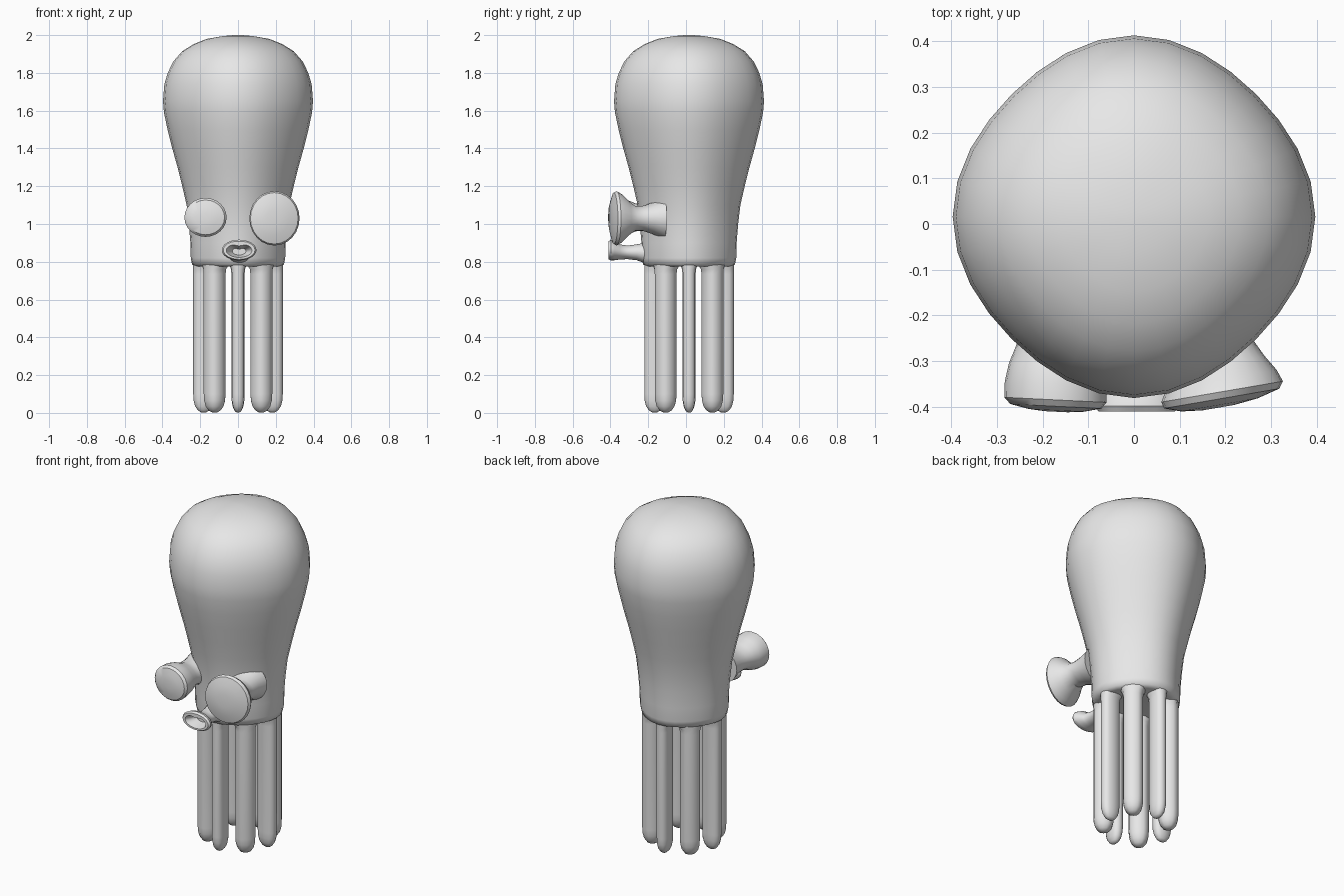
import bpy, bmesh, math
from mathutils import Vector

if "Cube" in bpy.data.objects:
    bpy.data.objects.remove(bpy.data.objects["Cube"])

CY = 0.016  # body axis sits slightly behind the origin

skin = bpy.data.materials.new("grey_skin")
skin.diffuse_color = (0.8, 0.8, 0.8, 1)
skin.use_nodes = True
skin.node_tree.nodes["Principled BSDF"].inputs["Base Color"].default_value = skin.diffuse_color


def loft(name, rings, angle=40):
    """Skin a list of equal-length point rings and close both ends."""
    bm = bmesh.new()
    rows = [[bm.verts.new(p) for p in ring] for ring in rings]
    n = len(rows[0])
    for a, b in zip(rows, rows[1:]):
        for i in range(n):
            j = (i + 1) % n
            bm.faces.new((a[i], a[j], b[j], b[i]))
    bm.faces.new(rows[0][::-1])
    bm.faces.new(rows[-1])
    bmesh.ops.recalc_face_normals(bm, faces=bm.faces)
    mesh = bpy.data.meshes.new(name)
    bm.to_mesh(mesh)
    bm.free()
    mesh.materials.append(skin)
    obj = bpy.data.objects.new(name, mesh)
    bpy.context.collection.objects.link(obj)
    bpy.ops.object.select_all(action='DESELECT')
    obj.select_set(True)
    bpy.context.view_layer.objects.active = obj
    bpy.ops.object.shade_smooth_by_angle(angle=math.radians(angle))
    return obj


def angles(n):
    return [2 * math.pi * i / n for i in range(n)]


def body_ring(r, z):
    """Slightly diamond-shaped horizontal ring."""
    ring = []
    for t in angles(32):
        k = r * (1 - 0.023 * (1 - math.cos(4 * t)))
        ring.append((k * math.cos(t), CY + k * math.sin(t), z))
    return ring


def facing_ring(x, y, z, rx, rz, yaw=0.0, dip=0.0, n=24):
    """Upright ring facing the front; dip notches its upper edge."""
    ring = []
    for t in angles(n):
        u, w = math.cos(t), math.sin(t)
        h = rz * w
        if w > 0:
            h -= dip * math.exp(-(u / 0.4) ** 2)
        ring.append((x + rx * u * math.cos(yaw),
                     y + rx * u * math.sin(yaw), z + h))
    return ring


# Bulbous head and body
profile = [(0.10, 0.785), (0.215, 0.775), (0.243, 0.785), (0.25, 0.82),
           (0.252, 0.90), (0.26, 1.0), (0.272, 1.1), (0.295, 1.2),
           (0.32, 1.3), (0.348, 1.4), (0.373, 1.5), (0.392, 1.59),
           (0.397, 1.65), (0.39, 1.74), (0.372, 1.80), (0.343, 1.86),
           (0.295, 1.915), (0.235, 1.952), (0.165, 1.98), (0.08, 1.995),
           (0.02, 2.0)]
loft("body", [body_ring(r, z) for r, z in profile], 60)


# Eight tentacles: narrow ones on the axes, round ones on the diagonals
def tentacle(name, a, dist, radial, tangent):
    out = Vector((math.cos(a), math.sin(a), 0))
    side = Vector((-math.sin(a), math.cos(a), 0))
    steps = [(0.25, 0.003), (0.55, 0.013), (0.82, 0.035), (0.96, 0.065),
             (1.0, 0.10), (1.0, 0.735), (1.06, 0.76), (1.2, 0.775),
             (1.3, 0.80)]
    rings = []
    for k, z in steps:
        ring = []
        for t in angles(12):
            u, v = math.cos(t), math.sin(t)
            u = math.copysign(abs(u) ** 0.8, u) * radial
            v = math.copysign(abs(v) ** 0.8, v) * tangent
            # the flare grows inward and sideways, staying under the body
            grow = min(k, 1.0) if u > 0 else k
            ring.append(out * (dist + u * grow) + side * v * k
                        + Vector((0, CY, z)))
        rings.append(ring)
    loft(name, rings, 45)


for i in range(8):
    if i % 2:
        tentacle(f"diagonal_tentacle_{i}", i * math.pi / 4, 0.175, 0.056, 0.055)
    else:
        tentacle(f"axis_tentacle_{i}", i * math.pi / 4, 0.182, 0.055, 0.035)

# Large eye: trumpet-shaped stalk with a tilted disc
large = [(0.150, -0.12, 0.115, 0.11), (0.165, -0.18, 0.090, 0.082),
         (0.178, -0.23, 0.079, 0.066), (0.186, -0.27, 0.078, 0.066),
         (0.190, -0.305, 0.097, 0.092), (0.192, -0.34, 0.122, 0.128),
         (0.193, -0.367, 0.135, 0.144), (0.192, -0.382, 0.128, 0.136),
         (0.187, -0.396, 0.085, 0.090), (0.185, -0.402, 0.035, 0.038)]
loft("large_eye", [facing_ring(x, y, 1.03, rx, rz, 0.17)
                   for x, y, rx, rz in large], 35)

# Small eye: rounder bulb with a flat front
small = [(-0.145, -0.12, 0.110, 0.10), (-0.155, -0.18, 0.090, 0.075),
         (-0.165, -0.23, 0.084, 0.066), (-0.168, -0.27, 0.090, 0.075),
         (-0.171, -0.31, 0.103, 0.092), (-0.172, -0.35, 0.111, 0.102),
         (-0.172, -0.385, 0.112, 0.103), (-0.171, -0.399, 0.100, 0.092),
         (-0.170, -0.408, 0.060, 0.055), (-0.170, -0.411, 0.025, 0.022)]
loft("small_eye", [facing_ring(x, y, 1.035, rx, rz, -0.05)
                   for x, y, rx, rz in small], 35)

# Mouth: short siphon with a rolled lip and a heart-shaped opening
mouth = [(-0.20, 0.845, 0.070, 0.060, 0), (-0.26, 0.850, 0.052, 0.042, 0),
         (-0.31, 0.850, 0.048, 0.036, 0), (-0.35, 0.852, 0.060, 0.040, 0),
         (-0.378, 0.860, 0.086, 0.052, 0), (-0.398, 0.862, 0.092, 0.055, 0),
         (-0.410, 0.862, 0.084, 0.049, 0.003),
         (-0.410, 0.860, 0.068, 0.037, 0.013),
         (-0.385, 0.858, 0.056, 0.029, 0.014),
         (-0.345, 0.856, 0.036, 0.020, 0.010)]
loft("mouth", [facing_ring(0.006, y, z, rx, rz, 0, dip)
               for y, z, rx, rz, dip in mouth], 40)
